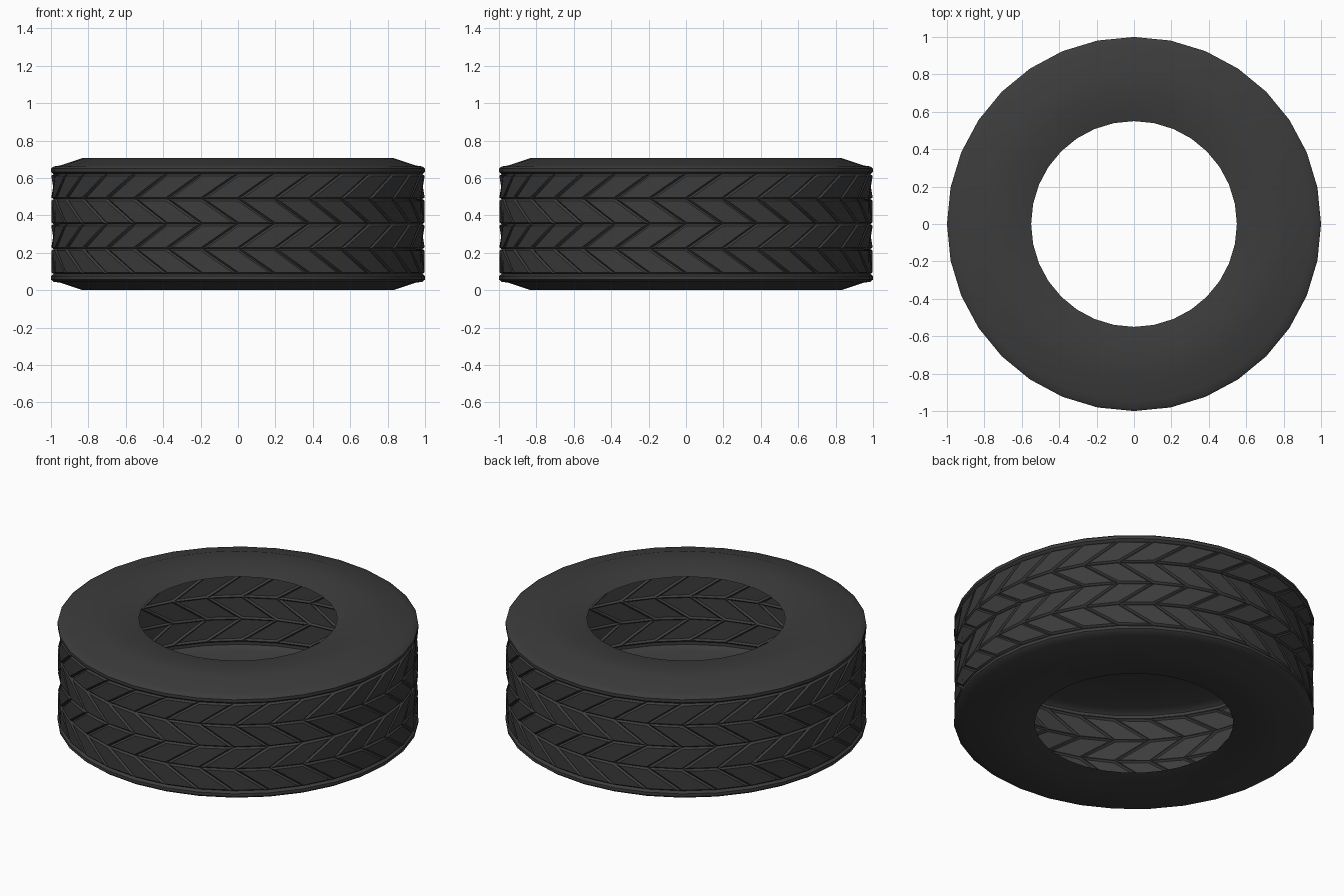
import bpy, bmesh
from math import sin, cos, tau, radians

if "Cube" in bpy.data.objects:
    bpy.data.objects.remove(bpy.data.objects["Cube"])

SIDES = 32
MID_Z = 0.3535

# Upper sidewall profile from the tread edge to the bead: radius, z
side = [(1.0, 0.632), (1.0, 0.65), (0.985, 0.662), (0.95, 0.667),
        (0.83, 0.707), (0.70, 0.702), (0.61, 0.693), (0.55, 0.68)]
# Tread row borders
tread = [(0.986, z) for z in (0.087, 0.22, MID_Z, 0.487, 0.62)]
lower = [(r, 2 * MID_Z - z) for r, z in reversed(side)]
profile = lower + tread + side
first, last = len(lower), len(lower) + len(tread) - 1

bm = bmesh.new()
rings = [[bm.verts.new((r * cos(tau * i / SIDES), r * sin(tau * i / SIDES), z))
          for i in range(SIDES)] for r, z in profile]

# Skin the rings; tread rows lean alternately to make the chevrons
blocks = []
for k in range(len(rings) - 1):
    low, up = rings[k], rings[k + 1]
    lean = 0
    if first <= k < last:
        lean = -1 if (k - first) % 2 == 0 else 1
    for i in range(SIDES):
        a, b = i, (i + 1) % SIDES
        f = bm.faces.new((low[a], low[b], up[(b + lean) % SIDES], up[(a + lean) % SIDES]))
        if lean:
            blocks.append(f)

# Raise each tread block above its grooves
bm.normal_update()
bmesh.ops.inset_individual(bm, faces=blocks, thickness=0.009, depth=0.012,
                           use_even_offset=True)

mesh = bpy.data.meshes.new("tire")
bm.to_mesh(mesh)
bm.free()
tire = bpy.data.objects.new("tire", mesh)
bpy.context.collection.objects.link(tire)

# Dark rubber
rubber = bpy.data.materials.new("rubber")
rubber.diffuse_color = (0.045, 0.045, 0.045, 1)
rubber.use_nodes = True
rubber.node_tree.nodes["Principled BSDF"].inputs["Base Color"].default_value = rubber.diffuse_color
mesh.materials.append(rubber)

bpy.context.view_layer.objects.active = tire
tire.select_set(True)
bpy.ops.object.shade_smooth_by_angle(angle=radians(40))
